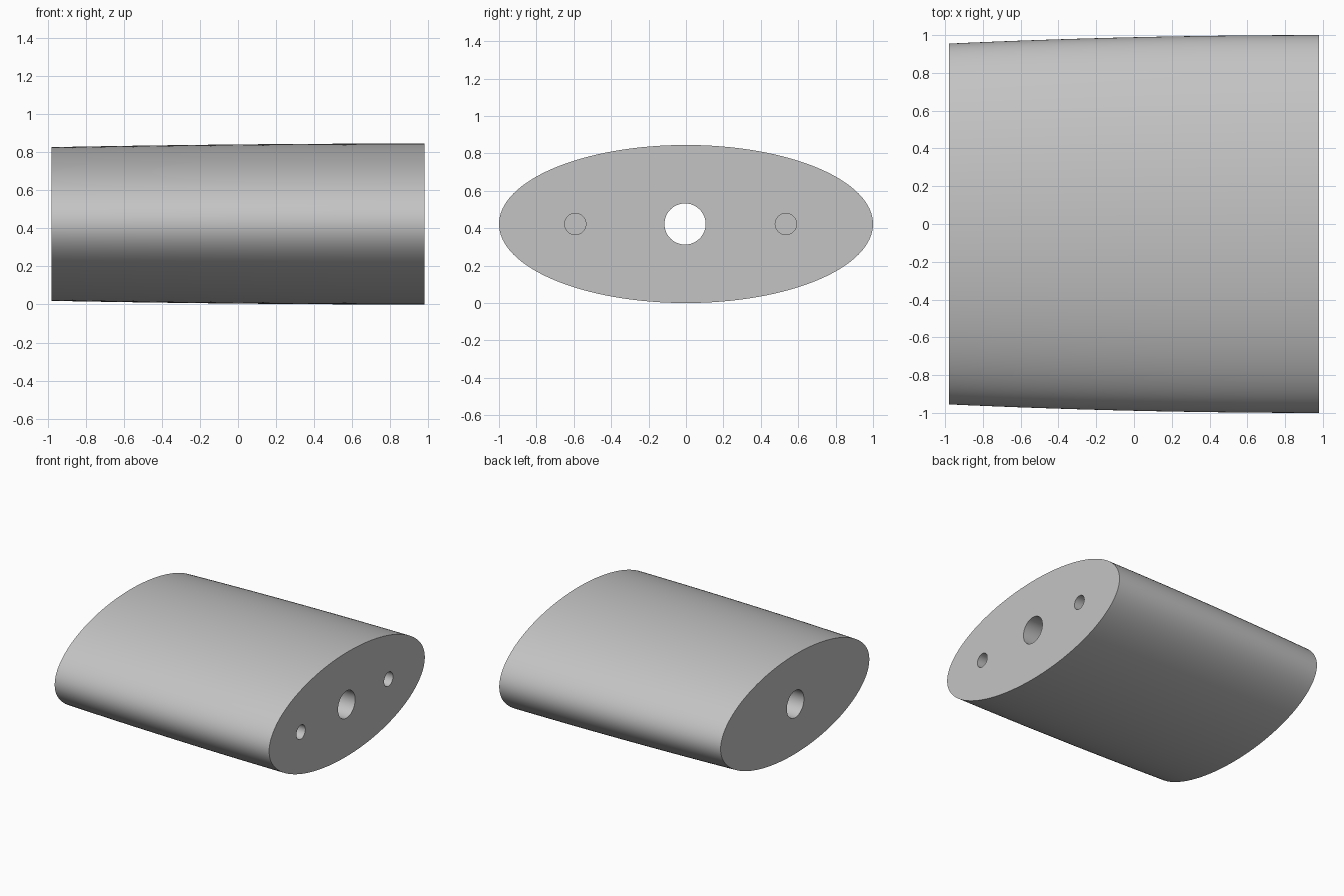
import bpy
import bmesh
import math

if "Cube" in bpy.data.objects:
    bpy.data.objects.remove(bpy.data.objects["Cube"], do_unlink=True)

HALF_X, MID_Z = 0.98, 0.4225
SEGMENTS, STATIONS = 128, 16

grey = bpy.data.materials.new("light_grey")
grey.use_nodes = True
grey.diffuse_color = (0.55, 0.55, 0.55, 1)
grey.node_tree.nodes["Principled BSDF"].inputs["Base Color"].default_value = (0.55, 0.55, 0.55, 1)

# Elliptical body, lofted with a gentle curved taper toward -x
bm = bmesh.new()
rings = []
for i in range(STATIONS + 1):
    t = i / STATIONS
    s = 1 - 0.045 * (1 - t) ** 2
    ring = []
    for k in range(SEGMENTS):
        a = math.tau * k / SEGMENTS
        ring.append(bm.verts.new((HALF_X * (2 * t - 1), s * math.cos(a),
                                  MID_Z + MID_Z * s * math.sin(a))))
    rings.append(ring)
for r0, r1 in zip(rings, rings[1:]):
    for k in range(SEGMENTS):
        n = (k + 1) % SEGMENTS
        bm.faces.new((r0[k], r0[n], r1[n], r1[k]))
bm.faces.new(rings[0])
bm.faces.new(rings[-1])
bmesh.ops.recalc_face_normals(bm, faces=bm.faces)
mesh = bpy.data.meshes.new("body")
bm.to_mesh(mesh)
bm.free()
mesh.materials.append(grey)
body = bpy.data.objects.new("body", mesh)
bpy.context.collection.objects.link(body)


def drill(name, y, radius, x_start, x_end):
    """Cut a round hole along x through the body."""
    bpy.ops.mesh.primitive_cylinder_add(
        vertices=48, radius=radius, depth=x_end - x_start,
        location=((x_start + x_end) / 2, y, MID_Z), rotation=(0, math.pi / 2, 0))
    cutter = bpy.context.object
    cutter.name = name
    cutter.hide_render = True
    cutter.data.materials.append(grey)
    bpy.ops.object.select_all(action='DESELECT')
    body.select_set(True)
    bpy.context.view_layer.objects.active = body
    mod = body.modifiers.new(name, 'BOOLEAN')
    mod.operation = 'DIFFERENCE'
    mod.solver = 'EXACT'
    mod.object = cutter
    bpy.ops.object.modifier_apply(modifier=mod.name)
    bpy.data.objects.remove(cutter, do_unlink=True)


# Central through hole and two blind pin holes in the +x end
drill("centre_hole_cutter", -0.005, 0.11, -1.2, 1.2)
for y in (-0.592, 0.534):
    drill("pin_hole_cutter", y, 0.057, HALF_X - 0.4, 1.2)

bpy.ops.object.shade_smooth_by_angle(angle=math.radians(30))
